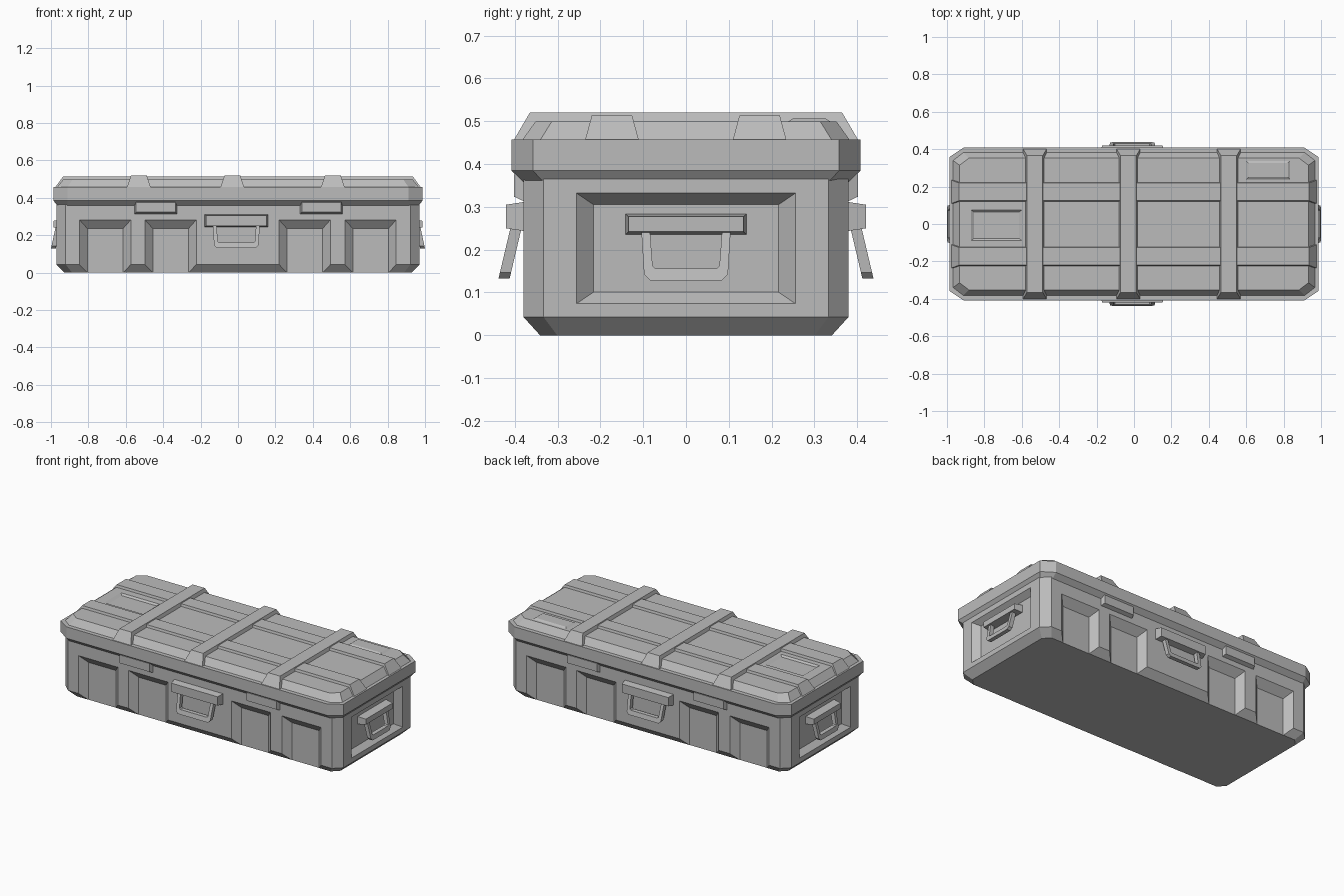
import bpy, bmesh
from math import radians
from mathutils import Matrix

cube = bpy.data.objects.get("Cube")
if cube:
    bpy.data.objects.remove(cube, do_unlink=True)

grey = bpy.data.materials.new("case_grey")
grey.use_nodes = True
grey.diffuse_color = (0.5, 0.5, 0.5, 1)
grey.node_tree.nodes["Principled BSDF"].inputs["Base Color"].default_value = (0.5, 0.5, 0.5, 1)


def make(name, verts, faces, frame=Matrix()):
    """Mesh object from local points placed by a frame matrix."""
    bm = bmesh.new()
    vs = [bm.verts.new(frame @ Matrix.Translation(v).translation) for v in verts]
    for f in faces:
        bm.faces.new([vs[i] for i in f])
    bmesh.ops.recalc_face_normals(bm, faces=bm.faces)
    mesh = bpy.data.meshes.new(name)
    bm.to_mesh(mesh)
    bm.free()
    mesh.materials.append(grey)
    obj = bpy.data.objects.new(name, mesh)
    bpy.context.collection.objects.link(obj)
    return obj


def loft(name, rings, frame=Matrix()):
    """Closed solid through rings that have equal point counts."""
    n = len(rings[0])
    faces = [tuple(range(n)), tuple(range((len(rings) - 1) * n, len(rings) * n))]
    for r in range(len(rings) - 1):
        for i in range(n):
            j = (i + 1) % n
            faces.append((r * n + i, r * n + j, r * n + n + j, r * n + n + i))
    return make(name, [p for ring in rings for p in ring], faces, frame)


def octagon(x, y, z, cx, cy):
    """Rectangle with cut corners at height z."""
    return [(x, y - cy, z), (x - cx, y, z), (cx - x, y, z), (-x, y - cy, z),
            (-x, cy - y, z), (cx - x, -y, z), (x - cx, -y, z), (x, cy - y, z)]


def rect(u, v, half_u, half_v, out):
    """Rectangle facing outwards (local -y) at distance out."""
    return [(u + a * half_u, -out, v + b * half_v)
            for a, b in ((-1, -1), (1, -1), (1, 1), (-1, 1))]


def cut(target, cutters):
    for c in cutters:
        mod = target.modifiers.new("recess", 'BOOLEAN')
        mod.operation, mod.solver, mod.object = 'DIFFERENCE', 'EXACT', c
        c.hide_render = True
        c.hide_set(True)


def side(angle):
    return Matrix.Rotation(radians(angle), 4, 'Z')


TOP = Matrix.Rotation(radians(-90), 4, 'X')
LONG_SIDES = (("front", side(0), 1), ("back", side(180), -1))
END_SIDES = (("left", side(90)), ("right", side(-90)))

# Tapered body with bevelled foot
body = loft("body", [octagon(0.927, 0.341, 0, 0.04, 0.04),
                     octagon(0.971, 0.38, 0.043, 0.05, 0.047),
                     octagon(0.971, 0.38, 0.37, 0.05, 0.047)])

# Lid: flared rim, ledge and raised top
lid = loft("lid", [octagon(0.963, 0.377, 0.355, 0.05, 0.047),
                   octagon(0.987, 0.408, 0.385, 0.075, 0.05),
                   octagon(0.987, 0.408, 0.457, 0.075, 0.05),
                   octagon(0.967, 0.382, 0.457, 0.055, 0.042),
                   octagon(0.933, 0.352, 0.499, 0.05, 0.038)])

# Recesses in the long sides, open at the foot
cutters = []
for label, frame, s in LONG_SIDES:
    for x in (-0.71, -0.36, 0.357, 0.709):
        cutters.append(loft(label + "_recess_cutter",
                            [rect(x, 0.0675, 0.095, 0.1675, 0.34),
                             rect(x, 0.0915, 0.138, 0.1915, 0.381),
                             rect(x, 0.0915, 0.138, 0.1915, 0.45)], frame))
# Recesses in the ends
for label, frame in END_SIDES:
    cutters.append(loft(label + "_recess_cutter",
                        [rect(0, 0.203, 0.216, 0.102, 0.935),
                         rect(0, 0.203, 0.257, 0.13, 0.972),
                         rect(0, 0.203, 0.257, 0.13, 1.05)], frame))
cut(body, cutters)

# Shallow label recess and small raised plate on the lid
cut(lid, [loft("label_recess_cutter", [rect(-0.735, -0.007, 0.12, 0.07, 0.489),
                                       rect(-0.735, -0.007, 0.137, 0.083, 0.5),
                                       rect(-0.735, -0.007, 0.137, 0.083, 0.55)], TOP)])
loft("lid_plate", [rect(0.717, 0.288, 0.118, 0.05, 0.49),
                   rect(0.717, 0.288, 0.118, 0.05, 0.499),
                   rect(0.717, 0.288, 0.106, 0.038, 0.507)], TOP)

# Straps across and along the lid
for x in (-0.53, -0.03, 0.507):
    loft("cross_strap", [rect(x, 0, 0.064, 0.403, 0.455),
                         rect(x, 0, 0.042, 0.365, 0.52)], TOP)
for y in (-0.173, 0.172):
    loft("long_strap", [rect(0, y, 0.978, 0.063, 0.455),
                        rect(0, y, 0.935, 0.047, 0.514)], TOP)


def handle(label, frame, u, root, out, half, z_low, z_high, bail_half, bail_low, swing):
    """Mounting block with a U-shaped bail hanging outwards below it."""
    z, h = (z_low + z_high) / 2, (z_high - z_low) / 2
    loft(label + "_handle_mount", [rect(u, z, half, h, root),
                                   rect(u, z, half - 0.008, h - 0.007, out)], frame)
    w, t, c = bail_half, 0.02, 0.014
    drop = z_low - bail_low
    outline = [(-w, 0.02), (c / 2 - w, c - drop), (c * 1.5 - w, -drop),
               (w - c * 1.5, -drop), (w - c / 2, c - drop), (w, 0.02),
               (w - t, 0.02), (w - t - c / 2, c + t - drop), (w - t - c, t * 1.4 - drop),
               (t + c - w, t * 1.4 - drop), (t + c / 2 - w, c + t - drop), (t - w, 0.02)]
    n = len(outline)
    verts = []
    for depth in (out - 0.035, out - 0.009):
        verts += [(u + a, -(depth - swing * b / drop), z_low + b) for a, b in outline]
    faces = []
    for i in range(n):
        j = (i + 1) % n
        faces.append((i, j, n + j, n + i))
    # Pair outer and inner points so the flat sides stay clean strips
    for i in range(n // 2 - 1):
        strip = (i, i + 1, n - 2 - i, n - 1 - i)
        faces += [strip, tuple(n + k for k in strip)]
    make(label + "_handle_bail", verts, faces, frame)


# Handles on all four sides
for label, frame, s in LONG_SIDES:
    handle(label, frame, -0.009 * s, 0.375, 0.421, 0.17, 0.243, 0.312, 0.126, 0.133, 0.026)
    # Latches under the rim
    for x in (-0.44, 0.446):
        loft(label + "_latch", [rect(x * s, 0.345, 0.117, 0.036, 0.37),
                                rect(x * s, 0.35, 0.105, 0.026, 0.402)], frame)
for label, frame in END_SIDES:
    handle(label, frame, 0, 0.93, 0.986, 0.142, 0.235, 0.284, 0.105, 0.128, 0.023)
